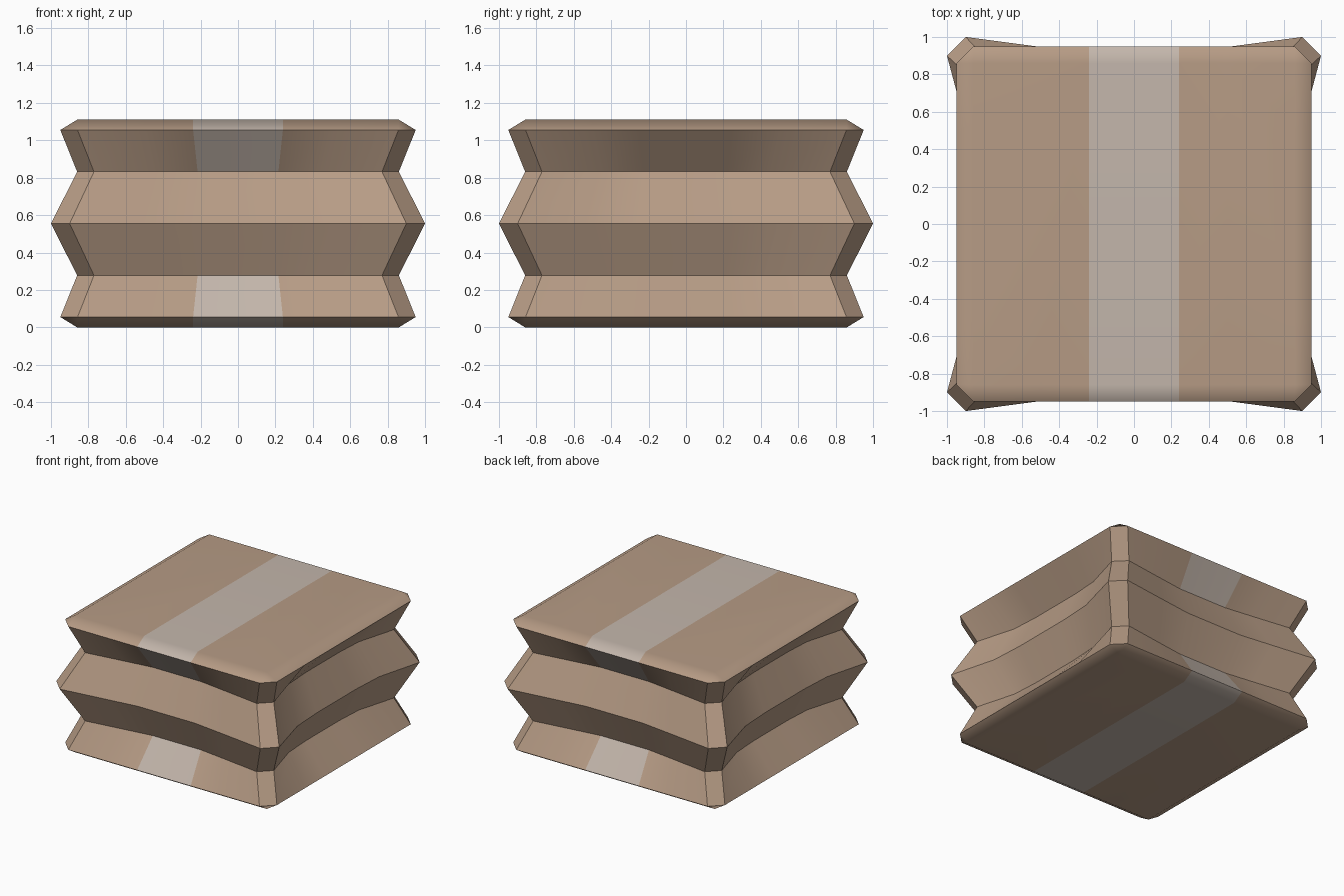
import bpy
import bmesh
import math
from mathutils import Matrix, Vector

old = bpy.data.objects.get("Cube")
if old:
    bpy.data.objects.remove(old, do_unlink=True)


def make_material(name, color):
    mat = bpy.data.materials.new(name)
    mat.use_nodes = True
    mat.diffuse_color = color
    bsdf = next(n for n in mat.node_tree.nodes if n.type == 'BSDF_PRINCIPLED')
    bsdf.inputs["Base Color"].default_value = color
    bsdf.inputs["Roughness"].default_value = 0.8
    return mat


cardboard = make_material("cardboard brown", (0.47, 0.33, 0.235, 1))
tape = make_material("pale tape", (0.55, 0.47, 0.41, 1))

HEIGHT = 1.11
TAPE = 0.24
# Crush profile, lower half: height, half width, corner cut, dent strength, spread
lower = [(0.0, 0.86, 0.0, 0.0, 1.0),
         (0.055, 0.95, 0.092, 0.0, 1.0),
         (0.278, 0.86, 0.09, 0.9, 0.9),
         (HEIGHT / 2, 1.0, 0.1, 1.0, 1.05)]
levels = lower + [(HEIGHT - z, *rest) for z, *rest in reversed(lower[:-1])]

# Dents along a wall: position from the middle, depth pushed inwards
end_wall = [(0.5, 0.05), (TAPE, 0.085)]
side_wall = [(0.5, 0.1), (TAPE, 0.115)]


def wall_points(half, cut, dent, spread, dents):
    left = [(-(half - cut), -half)]
    left += [(-u * spread, -half + d * dent) for u, d in dents]
    return left + [(-x, y) for x, y in reversed(left)]


def add_ring(bm, z, half, cut, dent, spread):
    ring = []
    for k in range(4):
        turn = Matrix.Rotation(k * math.pi / 2, 3, 'Z')
        dents = side_wall if k % 2 else end_wall
        for x, y in wall_points(half, cut, dent, spread, dents):
            ring.append(bm.verts.new(turn @ Vector((x, y, z))))
    return ring


# Crushed carton: stacked rings joined by bands
bm = bmesh.new()
rings = [add_ring(bm, *level) for level in levels]
count = len(rings[0])
for a, b in zip(rings, rings[1:]):
    for i in range(count):
        j = (i + 1) % count
        bm.faces.new((a[i], a[j], b[j], b[i]))

# Flat top and bottom, split along both tape edges
for ring in (rings[0], rings[-1]):
    bm.faces.new(ring)
    half = count // 2
    bmesh.ops.connect_verts(bm, verts=[ring[2], ring[half + 3]])
    bmesh.ops.connect_verts(bm, verts=[ring[3], ring[half + 2]])
bmesh.ops.remove_doubles(bm, verts=bm.verts, dist=0.0005)
bmesh.ops.recalc_face_normals(bm, faces=bm.faces)

# Tape over the flat faces and the outermost bands only
waist = lower[2][0]
for f in bm.faces:
    z = f.calc_center_median().z
    narrow = max(abs(v.co.x) for v in f.verts) < TAPE + 0.02
    f.material_index = int(narrow and (z < waist or z > HEIGHT - waist))

mesh = bpy.data.meshes.new("crushed_carton")
bm.to_mesh(mesh)
bm.free()
mesh.materials.append(cardboard)
mesh.materials.append(tape)
carton = bpy.data.objects.new("crushed_carton", mesh)
bpy.context.collection.objects.link(carton)

# Soft rims and dents, crisp folds
bpy.ops.object.select_all(action='DESELECT')
carton.select_set(True)
bpy.context.view_layer.objects.active = carton
bpy.ops.object.shade_smooth_by_angle(angle=math.radians(35))
weighted = carton.modifiers.new("flat_panels", 'WEIGHTED_NORMAL')
weighted.keep_sharp = True
